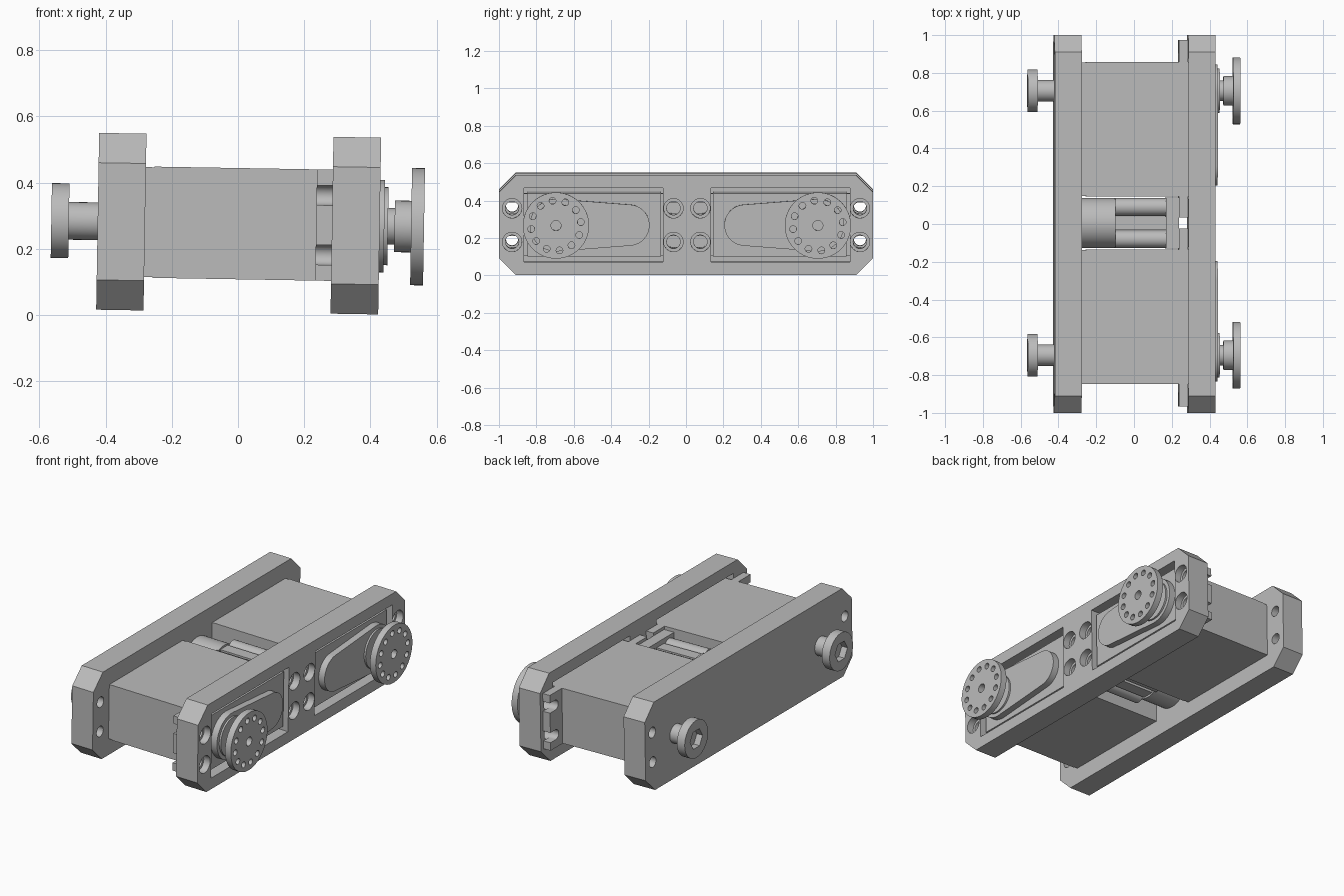
import bpy, bmesh, math
from math import cos, sin, pi, radians
from mathutils import Matrix, Vector

cube = bpy.data.objects.get("Cube")
if cube:
    bpy.data.objects.remove(cube, do_unlink=True)

mat = bpy.data.materials.new("plain_grey")
mat.use_nodes = True
mat.diffuse_color = (0.5, 0.5, 0.5, 1)
mat.node_tree.nodes["Principled BSDF"].inputs["Base Color"].default_value = (0.5, 0.5, 0.5, 1)

ZC = 0.276                      # height of the assembly axis
YC = 0.005                      # centre of the servo pair
AXLE = 0.7                      # servo shaft distance from the centre
TILT = Matrix.Translation((0, 0, ZC)) @ Matrix.Rotation(radians(0.97), 4, 'Y')
SIDEWAYS = Matrix(((0, 0, 1, 0), (1, 0, 0, 0), (0, 1, 0, 0), (0, 0, 0, 1)))


def circle(y, z, r, n=32, start=0.0):
    return [(y + r * cos(start + 2 * pi * i / n), z + r * sin(start + 2 * pi * i / n))
            for i in range(n)]


def rect(y0, y1, z0, z1):
    return [(y0, z0), (y1, z0), (y1, z1), (y0, z1)]


def extrude(name, x0, x1, *loops):
    """Extrude a y/z outline, with inner loops as holes, from x0 to x1."""
    curve = bpy.data.curves.new(name, 'CURVE')
    curve.dimensions = '2D'
    curve.fill_mode = 'BOTH'
    curve.extrude = (x1 - x0) / 2
    for loop in loops:
        spline = curve.splines.new('POLY')
        spline.points.add(len(loop) - 1)
        for point, (y, z) in zip(spline.points, loop):
            point.co = (y, z, 0, 1)
        spline.use_cyclic_u = True
    temp = bpy.data.objects.new(name + "_curve", curve)
    bpy.context.collection.objects.link(temp)
    deps = bpy.context.evaluated_depsgraph_get()
    mesh = bpy.data.meshes.new_from_object(temp.evaluated_get(deps))
    bpy.data.objects.remove(temp, do_unlink=True)
    mesh.name = name
    mesh.transform(TILT @ Matrix.Translation(((x0 + x1) / 2, 0, 0)) @ SIDEWAYS)
    bm = bmesh.new()
    bm.from_mesh(mesh)
    bmesh.ops.remove_doubles(bm, verts=bm.verts, dist=1e-5)
    bmesh.ops.recalc_face_normals(bm, faces=bm.faces)
    bm.to_mesh(mesh)
    bm.free()
    mesh.materials.clear()
    mesh.materials.append(mat)
    mesh.shade_smooth()
    mesh.set_sharp_from_angle(angle=radians(30))
    obj = bpy.data.objects.new(name, mesh)
    bpy.context.collection.objects.link(obj)
    return obj


# Side plates: long octagons with chamfered corners
H, C = 0.267, 0.09
outline = [(-1, C - H), (C - 1, -H), (1 - C, -H), (1, C - H),
           (1, H - C), (1 - C, H), (C - 1, H), (-1, H - C)]
end_spots = [(y, z) for y in (-0.93, 0.93) for z in (-0.09, 0.09)]
mid_spots = [(YC + y, z) for y in (-0.072, 0.072) for z in (-0.09, 0.09)]
extrude("left_hand_plate", -0.424, -0.281, outline,
        *[circle(y, z, 0.032) for y, z in end_spots])
windows = [rect(YC + s - 0.372, YC + s + 0.372, -0.198, 0.198) for s in (-0.5, 0.5)]
for name, x0, x1, r in (("servo_plate_inner", 0.284, 0.385, 0.036),
                        ("servo_plate_outer", 0.385, 0.428, 0.052)):
    extrude(name, x0, x1, outline, *windows,
            *[circle(y, z, r) for y, z in end_spots + mid_spots])


def slotted_tab(y_in, y_out):
    """Mounting ear with two round-bottomed slots open at its free end."""
    d = 1 if y_out > y_in else -1
    r, top = 0.03, 0.168
    pts = [(y_in, -top), (y_out, -top)]
    seat = y_out - d * 0.05
    for z in (-0.09, 0.09):
        pts.append((y_out, z - r))
        pts += [(seat - d * r * sin(pi * i / 12), z - r * cos(pi * i / 12)) for i in range(13)]
        pts.append((y_out, z + r))
    return pts + [(y_out, top), (y_in, top)]


# Two mirrored servos
for s, side in ((-1, "front"), (1, "back")):
    def at(y):
        return YC + s * y
    y = at(AXLE)

    # Case with a lid and a shallow recess line near the plain plate
    extrude(side + "_servo_case", -0.255, 0.402, rect(at(0.14), at(0.853), -0.168, 0.168))
    extrude(side + "_servo_lid", -0.281, -0.255, rect(at(0.142), at(0.851), -0.166, 0.166))
    extrude(side + "_outer_ear", 0.236, 0.284, slotted_tab(at(0.85), at(0.97)))
    extrude(side + "_inner_ear", 0.236, 0.284, slotted_tab(at(0.15), at(0.03)))

    # Teardrop gear cover
    big = [(at(AXLE + 0.14 * cos(a)), 0.14 * sin(a))
           for a in [radians(-94 + 188 * i / 32) for i in range(33)]]
    small = [(at(0.31 + 0.11 * cos(a)), 0.11 * sin(a))
             for a in [radians(94 + 172 * i / 24) for i in range(25)]]
    extrude(side + "_gear_cover", 0.402, 0.442, big + small)
    extrude(side + "_bearing_ring", 0.442, 0.453, circle(y, 0, 0.118, 48))
    extrude(side + "_output_shaft", 0.453, 0.473, circle(y, 0, 0.055))

    # Round horn with a ring of holes
    extrude(side + "_horn_hub", 0.473, 0.523, circle(y, 0, 0.078, 40))
    ring = [circle(cy, cz, 0.018, 16) for cy, cz in circle(y, 0, 0.134, 12, radians(8))]
    extrude(side + "_horn_disc", 0.523, 0.562, circle(y, 0, 0.177, 64),
            circle(y, 0, 0.027, 20), *ring)

    # Pivot bolt with hexagonal socket
    extrude(side + "_bolt_shank", -0.511, -0.424, circle(y, 0, 0.057))
    extrude(side + "_bolt_head_base", -0.525, -0.511, circle(y, 0, 0.113, 48))
    extrude(side + "_bolt_head", -0.564, -0.525, circle(y, 0, 0.113, 48),
            circle(y, 0, 0.06, 6))

    # Screw posts behind the middle holes
    for z in (-0.085, 0.085):
        extrude(side + "_screw_post", -0.1, 0.168, circle(at(0.085), z, 0.047, 24))

# Centre spacer between the servos
extrude("spacer_drum", -0.281, -0.1, circle(YC, 0, 0.133, 48))
extrude("spacer_web", -0.1, 0.168, rect(YC - 0.036, YC + 0.036, -0.12, 0.12))
extrude("spacer_block", 0.168, 0.236, rect(YC - 0.134, YC + 0.134, -0.15, 0.15))
